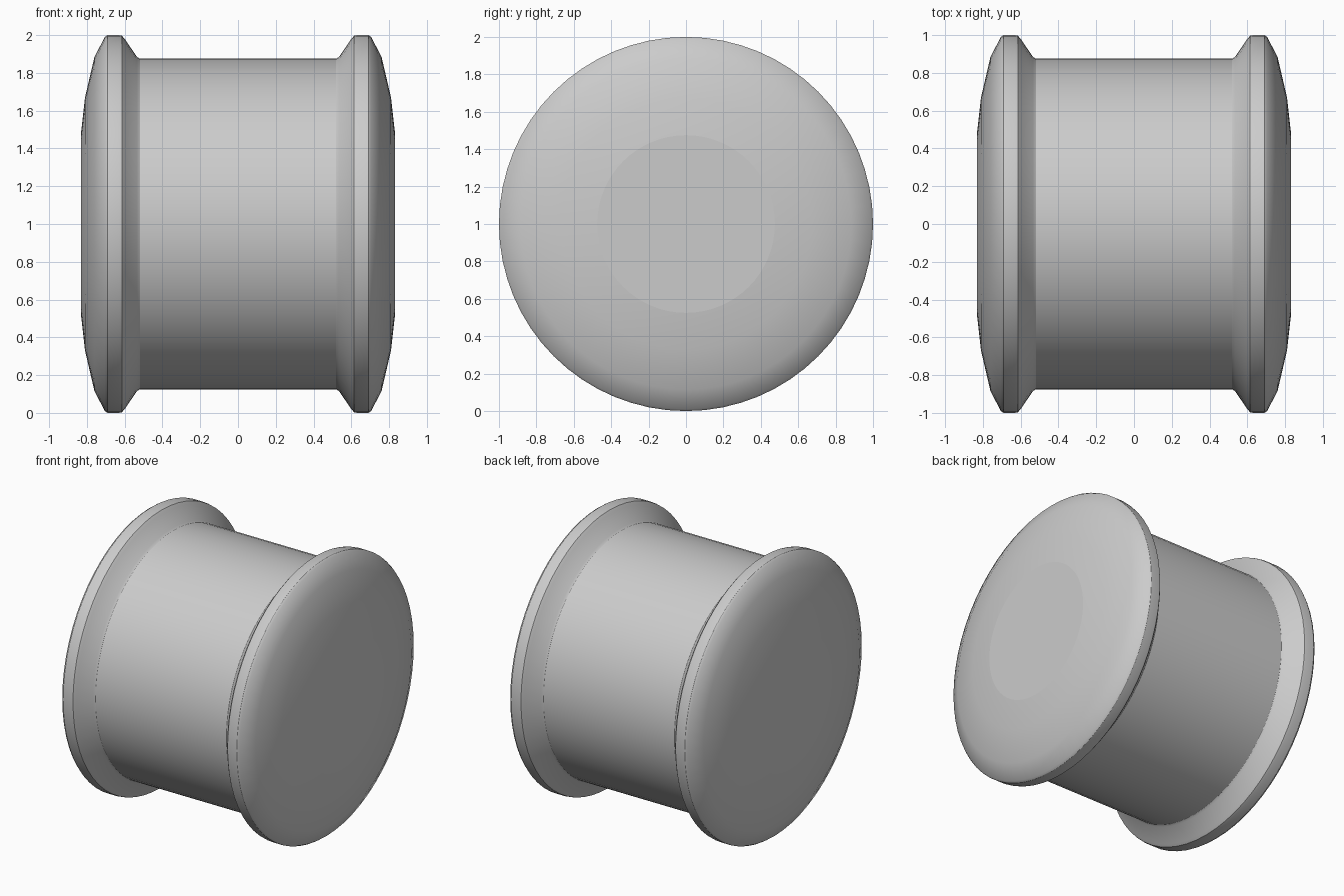
import bpy, bmesh, math

cube = bpy.data.objects.get("Cube")
if cube:
    bpy.data.objects.remove(cube, do_unlink=True)

SIDES = 64

# Single grey material
grey = bpy.data.materials.new("plain_grey")
grey.use_nodes = True
colour = (0.6, 0.6, 0.6, 1)
grey.diffuse_color = colour
grey.node_tree.nodes["Principled BSDF"].inputs["Base Color"].default_value = colour

# Half profile as (distance along axle, radius), from barrel to domed end
half = [(0.52, 0.875), (0.535, 0.885), (0.6, 0.98), (0.615, 0.997), (0.63, 1.0),
        (0.69, 1.0), (0.705, 0.99), (0.76, 0.885), (0.81, 0.67), (0.832, 0.475)]
profile = [(-x, r) for x, r in reversed(half)] + half

# Turned spool: rings joined along the axle, closed by flat end discs
bm = bmesh.new()
rings = []
for x, r in profile:
    angles = [2 * math.pi * i / SIDES for i in range(SIDES)]
    rings.append([bm.verts.new((x, r * math.cos(a), 1 + r * math.sin(a))) for a in angles])
for a, b in zip(rings, rings[1:]):
    for i in range(SIDES):
        j = (i + 1) % SIDES
        bm.faces.new((a[i], a[j], b[j], b[i]))
bm.faces.new(rings[0])
bm.faces.new(rings[-1])
bmesh.ops.recalc_face_normals(bm, faces=bm.faces)

mesh = bpy.data.meshes.new("spool")
bm.to_mesh(mesh)
bm.free()
mesh.materials.append(grey)
spool = bpy.data.objects.new("spool", mesh)
bpy.context.collection.objects.link(spool)

# Smooth shading with crisp flange corners and a crisp rim round each end disc
bpy.ops.object.select_all(action="DESELECT")
spool.select_set(True)
bpy.context.view_layer.objects.active = spool
bpy.ops.object.shade_smooth_by_angle(angle=math.radians(30))
for face in mesh.polygons:
    if len(face.vertices) == SIDES:
        face.use_smooth = False
